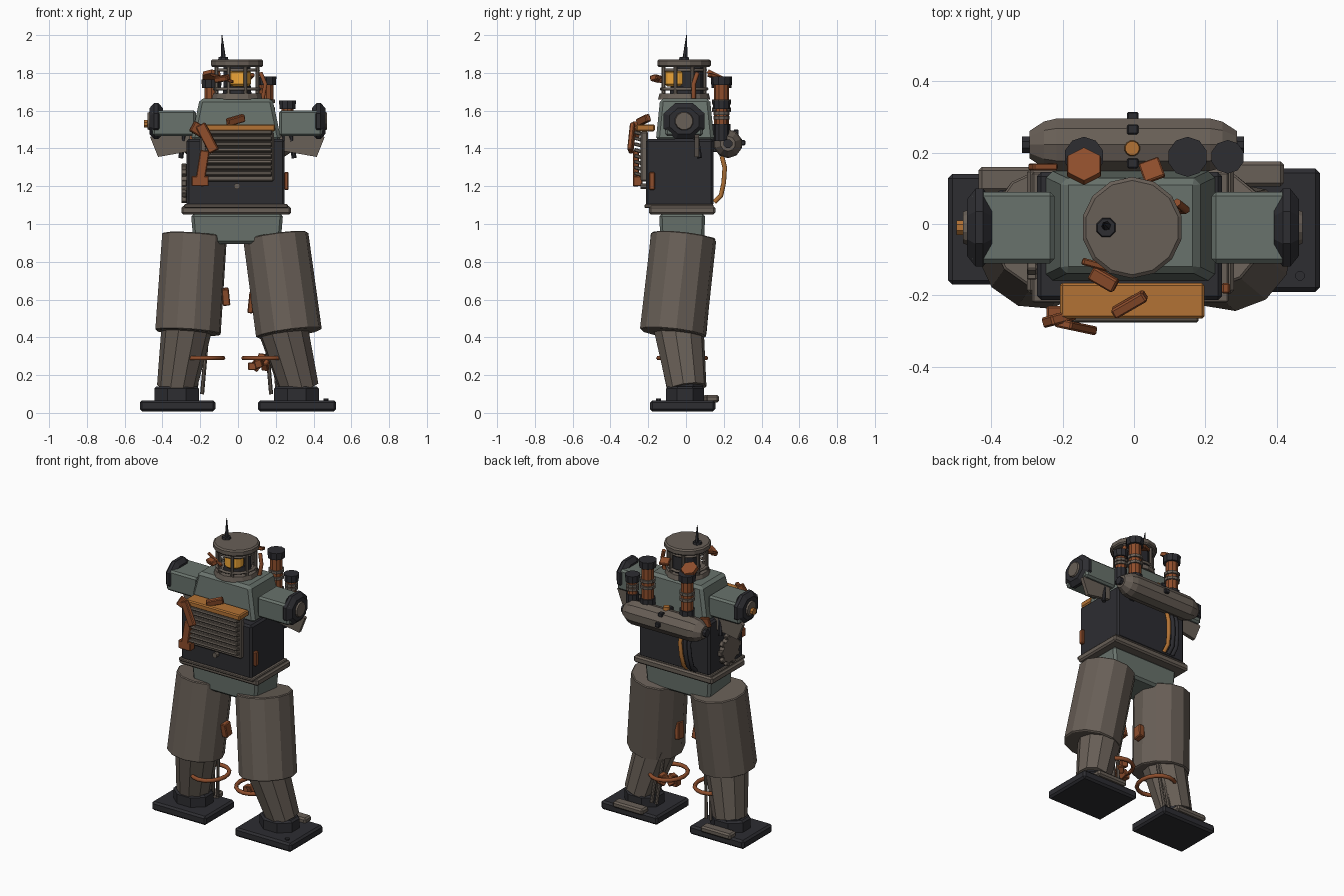
import bpy, bmesh, math, random
from mathutils import Vector, Matrix, Euler

if "Cube" in bpy.data.objects:
    bpy.data.objects.remove(bpy.data.objects["Cube"])
random.seed(4)

COL = dict(taupe=(.14, .115, .095), green=(.14, .17, .15), dark=(.026, .026, .031),
           rust=(.27, .075, .025), orange=(.45, .17, .035), glow=(.9, .4, .04))
MAT = {}
for k, c in COL.items():
    MAT[k] = bpy.data.materials.new(k)
    MAT[k].diffuse_color = (*c, 1)


def finish(name, bm, mat):
    bmesh.ops.recalc_face_normals(bm, faces=bm.faces)
    me = bpy.data.meshes.new(name)
    bm.to_mesh(me)
    bm.free()
    me.materials.append(MAT[mat])
    ob = bpy.data.objects.new(name, me)
    bpy.context.collection.objects.link(ob)
    return ob


def box(name, mat, x, y, z, bevel=.008, top=(1, 1), rot=(0, 0, 0)):
    """Box from ranges; top scales the upper face, rot in degrees about its centre."""
    bm = bmesh.new()
    bmesh.ops.create_cube(bm, size=1)
    size = Vector((x[1] - x[0], y[1] - y[0], z[1] - z[0]))
    for v in bm.verts:
        if v.co.z > 0:
            v.co.x *= top[0]
            v.co.y *= top[1]
        v.co = v.co * size
    if bevel:
        bmesh.ops.bevel(bm, geom=bm.edges[:], offset=bevel, segments=1, affect='EDGES')
    m = Euler([math.radians(a) for a in rot]).to_matrix().to_4x4()
    c = Vector((sum(x), sum(y), sum(z))) / 2
    bmesh.ops.transform(bm, matrix=Matrix.Translation(c) @ m, verts=bm.verts)
    return finish(name, bm, mat)


def lathe(name, mat, p, q, prof, n=12, squash=1):
    """Faceted solid along p-q; prof is (fraction along axis, radius)."""
    p, q = Vector(p), Vector(q)
    d = q - p
    R = d.to_track_quat('Z', 'Y').to_matrix()
    bm = bmesh.new()
    rings = []
    for t, r in prof:
        rings.append([bm.verts.new(p + d * t + R @ Vector((
            r * math.cos(2 * math.pi * (i + .5) / n), r * squash * math.sin(2 * math.pi * (i + .5) / n), 0)))
            for i in range(n)])
    for a, b in zip(rings, rings[1:]):
        for i in range(n):
            bm.faces.new((a[i], a[(i + 1) % n], b[(i + 1) % n], b[i]))
    bm.faces.new(rings[0])
    bm.faces.new(rings[-1])
    return finish(name, bm, mat)


def rod(name, mat, p, q, r, r2=None, n=8):
    return lathe(name, mat, p, q, [(0, r), (1, r if r2 is None else r2)], n)


def tube(name, mat, pts, r, cyclic=False):
    cu = bpy.data.curves.new(name, 'CURVE')
    cu.dimensions = '3D'
    cu.bevel_depth, cu.bevel_resolution = r, 1
    s = cu.splines.new('POLY')
    s.points.add(len(pts) - 1)
    for a, b in zip(s.points, pts):
        a.co = (*b, 1)
    s.use_cyclic_u = cyclic
    cu.use_fill_caps = True
    cu.materials.append(MAT[mat])
    ob = bpy.data.objects.new(name, cu)
    bpy.context.collection.objects.link(ob)


def slab(name, mat, pts, y0, y1):
    """Flat plate: x-z outline extruded in y."""
    bm = bmesh.new()
    a = [bm.verts.new((x, y0, z)) for x, z in pts]
    b = [bm.verts.new((x, y1, z)) for x, z in pts]
    bm.faces.new(a)
    bm.faces.new(b[::-1])
    for i in range(len(pts)):
        j = (i + 1) % len(pts)
        bm.faces.new((a[i], a[j], b[j], b[i]))
    return finish(name, bm, mat)


# legs: foot, ankle, shin, thigh (slightly different per side)
LEGS = {'left': dict(foot=(-.52, -.12), fy=(-.17, .14), an=-.325, s0=(-.325, 0, .13), s1=(-.27, -.04, .46),
                     t0=(-.265, -.065, .425), t1=(-.23, -.015, .94), ring=-.19),
        'right': dict(foot=(.105, .52), fy=(-.19, .155), an=.31, s0=(.325, .005, .13), s1=(.235, -.04, .46),
                      t0=(.27, -.07, .42), t1=(.2, -.012, .935), ring=.14)}
for side, L in LEGS.items():
    a, (f0, f1) = L['an'], L['fy']
    box(side + '_foot', 'dark', L['foot'], L['fy'], (.008, .066), .012)
    box(side + '_heel_plate', 'taupe', (a - .11, a + .11), (f1 - .05, f1 + .02), (.055, .095), .01)
    lathe(side + '_ankle_base', 'dark', (a, -.005, .06), (a, -.005, .14), [(0, .128), (.85, .128), (1, .115)], 8, .85)
    rod(side + '_ankle', 'dark', (a, 0, .13), (a, 0, .2), .098, .09, 8)
    lathe(side + '_shin', 'taupe', L['s0'], L['s1'], [(0, .105), (1, .135)], 10)
    lathe(side + '_thigh', 'taupe', L['t0'], L['t1'], [(0, .168), (.01, .176), (.99, .174), (1, .168)], 12)
    k = -1 if side == 'left' else 1
    for dx in (0, .035):
        rod(side + '_shin_piston', 'taupe', (a - k * (.1 + dx), .06, .1), (a - k * (.13 + dx), .02, .45), .011)
    c = L['ring']
    tube(side + '_rust_hoop', 'rust', [(c + .11 * math.cos(t * math.pi / 8), -.02 + .125 * math.sin(t * math.pi / 8), .29)
         for t in range(16)], .013, True)
    box(side + '_thigh_scrap', 'rust', (-.085, -.045) if k < 0 else (.055, .085), (-.06, .0),
        (.57, .66) if k < 0 else (.53, .64), .005, rot=(8, 6 * k, 0))
for i in range(5):  # scrap cluster by the right shin
    x, y, z = .075 + .018 * i, random.uniform(-.02, .06), random.uniform(.24, .3)
    box('shin_scrap', 'rust', (x - .022, x + .022), (y - .025, y + .025), (z - .02, z + .02), .004,
        rot=(20 * i, 35 * i, 15 * i))
rod('foot_bolt', 'dark', (.465, -.145, .06), (.465, -.145, .075), .014)

# pelvis, waist, torso, chest
box('pelvis', 'green', (-.235, .225), (-.135, .095), (.895, 1.055), .015, (1.06, 1.06))
box('waist_plate', 'taupe', (-.3, .28), (-.195, .155), (1.05, 1.095), .01)
box('waist_upper', 'taupe', (-.285, .265), (-.22, .145), (1.085, 1.105), .005)
box('torso', 'dark', (-.272, .247), (-.213, .145), (1.095, 1.45), .012)
box('chest', 'green', (-.25, .23), (-.16, .15), (1.44, 1.665), .018, (.8, .85))

# front grille with hood
box('grille_frame', 'taupe', (-.2, .19), (-.24, -.2), (1.225, 1.49), .008)
for i in range(8):
    z = 1.255 + i * .031
    box('grille_slat', 'taupe', (-.175, .18), (-.275, -.235), (z, z + .019), .004, rot=(-15, 0, 0))
box('grille_hood', 'orange', (-.207, .197), (-.265, -.165), (1.49, 1.528), .007)
rod('torso_knob', 'taupe', (-.005, -.21, 1.2), (-.005, -.24, 1.2), .017)
box('hood_scrap', 'rust', (-.065, .04), (-.24, -.21), (1.53, 1.57), .005, rot=(10, -14, 30))
box('rust_flap', 'rust', (-.19, -.135), (-.3, -.275), (1.375, 1.535), .005, rot=(0, -28, -12))
box('rust_flap_top', 'rust', (-.25, -.17), (-.28, -.25), (1.47, 1.53), .005, rot=(0, 30, 15))
box('rust_strip', 'rust', (-.215, -.165), (-.28, -.25), (1.2, 1.39), .005, rot=(0, 9, 0))
box('rust_foot', 'rust', (-.245, -.155), (-.28, -.23), (1.2, 1.255), .005)
box('side_chip', 'rust', (.245, .268), (-.195, -.165), (1.18, 1.275), .005)

# toothed wheel on the left flank
gy, gz = -.05, 1.215
rod('side_gear', 'taupe', (-.268, gy, gz), (-.3, gy, gz), .09, .085, 12)
for i in range(10):
    t = i * math.pi / 5
    y, z = gy + .09 * math.cos(t), gz + .09 * math.sin(t)
    box('gear_tooth', 'taupe', (-.3, -.272), (y - .016, y + .016), (z - .016, z + .016), .004,
        rot=(math.degrees(t), 0, 0))

# shoulders with dark caps and torn arm plates
for k, side in ((-1, 'left'), (1, 'right')):
    X = lambda v: k * v - .003
    R = lambda p, q: tuple(sorted((X(p), X(q))))
    box(side + '_shoulder', 'green', R(.22, .45), (-.11, .09), (1.465, 1.602), .012)
    lathe(side + '_shoulder_cap', 'dark', (X(.395), -.01, 1.545), (X(.465), -.01, 1.545),
          [(0, .085), (.35, .118), (.65, .118), (1, .085)], 8, .88)
    rod(side + '_cap_hub', 'taupe', (X(.46), -.01, 1.545), (X(.475), -.01, 1.545), .052, .046, 12)
    slab(side + '_arm_stump', 'taupe', [(X(x), z) for x, z in
         ((.25, 1.48), (.25, 1.385), (.42, 1.355), (.462, 1.46), (.43, 1.48))], .045, .068)
    rod(side + '_arm_strut', 'dark', (X(.28), .05, 1.49), (X(.3), .072, 1.35), .014)
rod('shoulder_lamp', 'orange', (-.465, -.01, 1.53), (-.497, -.01, 1.53), .022)

# head: cage with lamp eye
hx, hy = -.005, -.01
rod('neck', 'dark', (hx, hy, 1.62), (hx, hy, 1.73), .085, .075, 12)
rod('head_base', 'taupe', (hx, hy, 1.66), (hx, hy, 1.692), .138, .13, 14)
rod('head_core', 'dark', (hx, hy + .03, 1.69), (hx, hy + .03, 1.84), .075, n=12)
lathe('head_eye', 'glow', (.01, -.055, 1.728), (.01, -.055, 1.815), [(0, .045), (.15, .06), (.85, .06), (1, .045)], 12)
lathe('head_cap', 'taupe', (hx, hy, 1.832), (hx, hy, 1.872), [(0, .135), (.2, .142), (.8, .142), (1, .132)], 14)
for z, r in ((1.815, .112), (1.715, .12)):
    tube('cage_ring', 'taupe', [(hx + r * math.cos(t * math.pi / 8), hy + r * math.sin(t * math.pi / 8), z)
         for t in range(16)], .009, True)
for i in range(8):
    t = (i + .5) * math.pi / 4
    x, y = hx + .118 * math.cos(t), hy + .118 * math.sin(t)
    rod('cage_post', 'taupe', (x, y, 1.68), (x, y, 1.84), .011)
rod('antenna_base', 'dark', (-.078, -.01, 1.868), (-.078, -.01, 1.885), .03, .026)
rod('antenna', 'dark', (-.078, -.005, 1.88), (-.085, .003, 2.0), .014, .002, 6)
box('head_scrap', 'rust', (-.125, -.045), (-.175, -.135), (1.755, 1.785), .005, rot=(15, -8, -30))
box('head_scrap_small', 'rust', (-.15, -.02), (-.13, -.11), (1.765, 1.78), .004, rot=(0, 18, -15))
tube('head_cable', 'rust', [(.13, .04, 1.66), (.145, .04, 1.74), (.12, .06, 1.8)], .012)
box('head_scrap_back', 'rust', (.02, .08), (.12, .18), (1.77, 1.79), .004, rot=(-20, 0, 20))

# back: tank, straps, three exhaust stacks, hoses
lathe('back_tank', 'taupe', (-.293, .222, 1.425), (.288, .222, 1.425),
      [(0, .04), (.07, .068), (.13, .077), (.87, .077), (.93, .068), (1, .04)], 10)
for x in (-.15, .14):
    box('tank_bracket', 'dark', (x - .02, x + .02), (.13, .2), (1.38, 1.47), .004)
for y, z in ((.17, 1.487), (.265, 1.485), (.3, 1.43)):
    box('tank_clip', 'dark', (-.02, .012), (y - .014, y + .014), (z - .014, z + .014), .004)
rod('tank_cap', 'orange', (-.005, .212, 1.49), (-.005, .212, 1.52), .023, .02, 12)
for x in (-.293, .288):
    rod('tank_end_bolt', 'dark', (x, .222, 1.425), (x + math.copysign(.02, x), .222, 1.425), .025)
for x, top, r in ((-.14, 1.765, .056), (.15, 1.78, .056), (.262, 1.655, .047)):
    y = .188
    rod('stack_socket', 'dark', (x, y, 1.44), (x, y, 1.53), r * .85, n=10)
    rod('stack_pipe', 'rust', (x, y, 1.5), (x, y, top - .03), r * .7, n=10)
    for f in (.35, .5):
        z = 1.5 + f * (top - 1.5)
        rod('stack_band', 'taupe', (x, y, z), (x, y, z + .018), r * .88, n=10)
    rod('stack_cap', 'dark', (x, y, top - .045), (x, y, top), r * .95, r, 10)
rod('stack_lid', 'rust', (-.14, .158, 1.775), (-.14, .168, 1.795), .055, .052, 6)
for x, m in ((-.1, 'orange'), (-.135, 'dark'), (-.165, 'dark')):
    tube('back_hose', m, [(x, .19, 1.36), (x, .205, 1.3), (x - .005, .2, 1.22), (x - .01, .185, 1.15),
                          (x - .01, .15, 1.115)], .014)
box('left_back_scrap', 'rust', (-.29, -.22), (.15, .17), (1.43, 1.49), .004, rot=(0, 15, 0))

for m in bpy.data.materials:
    if m.users and not m.is_grease_pencil:
        m.use_nodes = True
        m.node_tree.nodes["Principled BSDF"].inputs["Base Color"].default_value = m.diffuse_color
